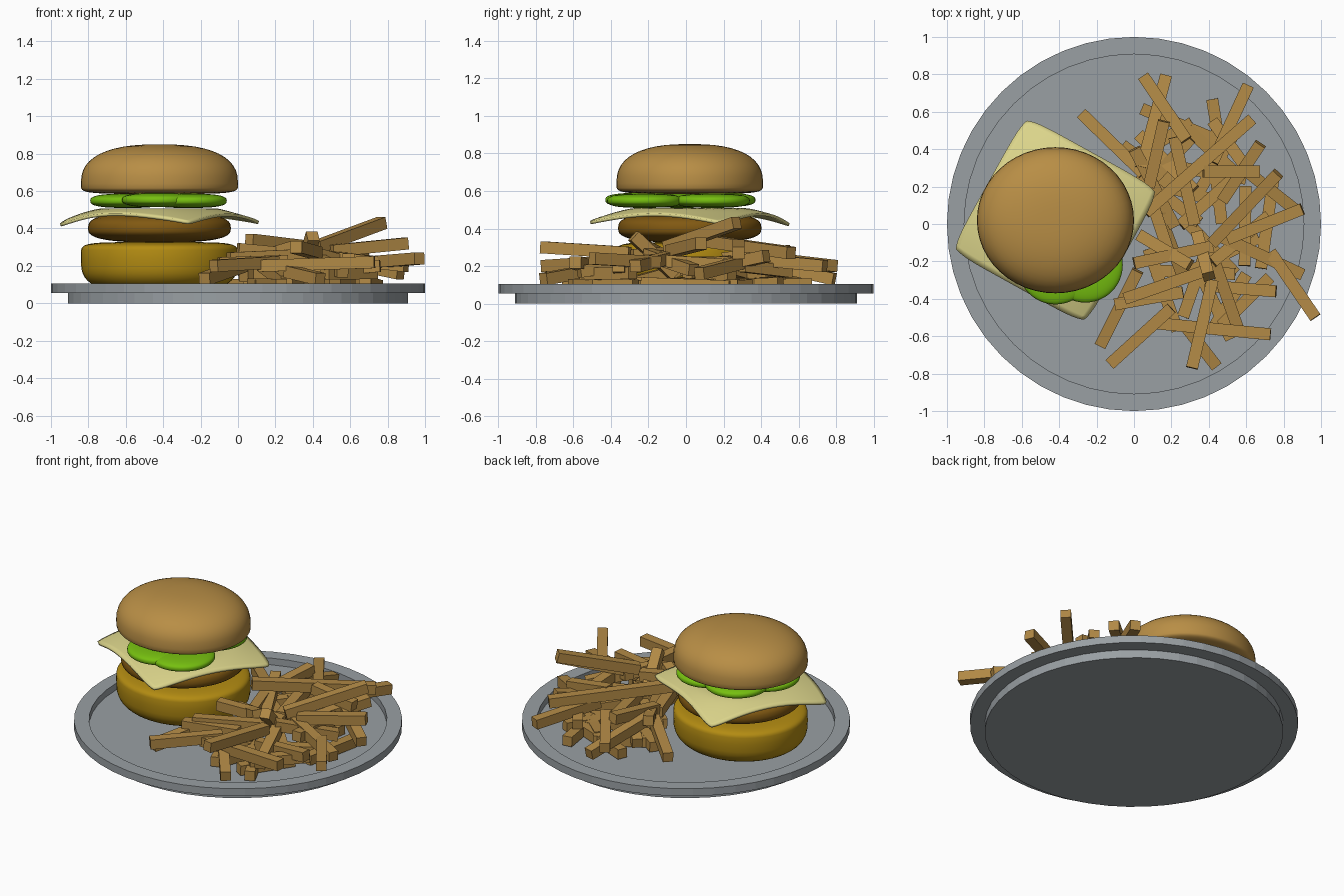
import bpy
import bmesh
import math
import random
from mathutils import Vector, Matrix

old = bpy.data.objects.get("Cube")
if old:
    bpy.data.objects.remove(old, do_unlink=True)

random.seed(7)
BURGER = Vector((-0.42, 0.02, 0))


def material(name, rgb):
    mat = bpy.data.materials.new(name)
    mat.use_nodes = True
    colour = (*rgb, 1)
    mat.diffuse_color = colour
    mat.node_tree.nodes["Principled BSDF"].inputs["Base Color"].default_value = colour
    return mat


crust = material("toasted crust", (0.48, 0.27, 0.06))
base_crust = material("golden base crust", (0.45, 0.26, 0.006))
meat = material("grilled brown", (0.22, 0.1, 0.006))
cheese_yellow = material("pale cheese yellow", (0.72, 0.67, 0.26))
pickle_green = material("pickle green", (0.18, 0.52, 0.005))
potato = material("fried potato", (0.44, 0.25, 0.06))
plate_grey = material("plate grey", (0.32, 0.35, 0.37))


def finish(name, bm, mat, smooth=False):
    """Turn a bmesh into a named, coloured object."""
    mesh = bpy.data.meshes.new(name)
    bmesh.ops.recalc_face_normals(bm, faces=bm.faces)
    for face in bm.faces:
        face.smooth = smooth
    bm.to_mesh(mesh)
    bm.free()
    mesh.materials.append(mat)
    obj = bpy.data.objects.new(name, mesh)
    bpy.context.collection.objects.link(obj)
    return obj


def lathe(name, profile, mat, steps, smooth=False):
    """Spin (radius, height) points around the z axis."""
    bm = bmesh.new()
    verts = [bm.verts.new((r, 0, z)) for r, z in profile]
    edges = [bm.edges.new(pair) for pair in zip(verts, verts[1:])]
    bmesh.ops.spin(bm, geom=verts + edges, cent=(0, 0, 0), axis=(0, 0, 1),
                   angle=math.tau, steps=steps, use_merge=False)
    bmesh.ops.remove_doubles(bm, verts=bm.verts, dist=0.0001)
    return finish(name, bm, mat, smooth)


def soft_disc(name, centre, radius, heights, powers, mat, depth=1.0):
    """Rounded disc; each half is a superellipse of its own power."""
    low, mid, high = heights
    profile = []
    steps = 12
    for i in range(-steps, steps + 1):
        angle = abs(i) / steps * math.pi / 2
        power = 2 / powers[i > 0]
        reach = (high if i > 0 else low) - mid
        r = radius * max(math.cos(angle), 0) ** power if abs(i) < steps else 0
        profile.append((r, mid + reach * math.sin(angle) ** power))
    obj = lathe(name, profile, mat, 48, True)
    obj.location = centre
    obj.scale.y = depth
    return obj


# Plate with a foot and a raised rim
lathe("plate", [(0, 0), (0.91, 0), (0.91, 0.055), (1, 0.055), (1, 0.105),
                (0.908, 0.105), (0.908, 0.06), (0, 0.06)], plate_grey, 48)

# Buns and patty
soft_disc("bottom_bun", BURGER, 0.42, (0.055, 0.24, 0.327), (3.2, 6), base_crust, 0.93)
soft_disc("patty", BURGER, 0.382, (0.325, 0.4, 0.49), (2.8, 2.8), meat)
soft_disc("top_bun", BURGER, 0.42, (0.585, 0.64, 0.85), (5, 2.5), crust, 0.93)

# Pickle slices tucked under the top bun
slices = [(-0.26, -0.22), (-0.42, -0.23), (-0.59, -0.02), (-0.5, 0.17), (-0.27, 0.14)]
for i, (x, y) in enumerate(slices):
    lift = 0.004 * (i % 2)
    soft_disc(f"pickle_slice_{i + 1}", (x, y, lift), 0.2,
              (0.51, 0.548, 0.586), (2.8, 2.8), pickle_green)

# Cheese slice: a square sheet whose corners droop
bm = bmesh.new()
bmesh.ops.create_grid(bm, x_segments=28, y_segments=28, size=1)
for v in bm.verts:
    u, w = v.co.x, v.co.y
    v.co *= 0.41 * (1 - 0.05 * abs(u * w) ** 6)
    radius = v.co.length
    droop = max(radius - 0.3, 0) / 0.25
    v.co.z = 0.5 - 0.075 * droop ** 1.3 + 0.006 * droop * math.sin(5 * u + 3 * w)
bm.transform(Matrix.Translation(BURGER) @ Matrix.Rotation(math.radians(-29), 4, "Z"))
cheese = finish("cheese_slice", bm, cheese_yellow, True)
sheet = cheese.modifiers.new("thickness", "SOLIDIFY")
sheet.thickness = 0.016
sheet.offset = 0

# Fries: square bars between two end points
cube = bmesh.new()
bmesh.ops.create_cube(cube, size=1)
bar = finish("fry_1", cube, potato)
count = 0


def fry(start, end, width=0.064):
    global count
    count += 1
    obj = bar if count == 1 else bpy.data.objects.new(f"fry_{count}", bar.data)
    if count > 1:
        bpy.context.collection.objects.link(obj)
    a, b = Vector(start), Vector(end)
    obj.location = (a + b) / 2
    obj.rotation_euler = (b - a).to_track_quat("X", "Z").to_euler()
    obj.scale = ((b - a).length, width, width)


# Top layer of the heap
heap = [
    (-0.28, 0.59, 0.15, 0.05, 0.27, 0.2), (0.05, 0.79, 0.2, 0.28, 0.45, 0.24),
    (0.17, 0.79, 0.13, 0.04, 0.3, 0.24), (0.61, 0.74, 0.2, 0.42, 0.33, 0.24),
    (0.63, 0.56, 0.27, 0.06, 0.06, 0.34), (0.42, 0.55, 0.17, 0.6, 0.3, 0.2),
    (0.37, 0.28, 0.31, 0.67, 0.28, 0.27), (0.77, 0.27, 0.43, 0.42, -0.1, 0.3),
    (0.9, 0.08, 0.32, 0.5, -0.08, 0.28), (0.47, -0.07, 0.25, 0.9, -0.27, 0.2),
    (0.73, -0.15, 0.22, 0.97, -0.5, 0.24), (-0.05, -0.4, 0.24, 0.38, -0.25, 0.26),
    (0.02, -0.25, 0.2, -0.18, -0.65, 0.13), (0.2, -0.45, 0.22, -0.13, -0.75, 0.2),
    (0.11, -0.53, 0.2, 0.73, -0.59, 0.22), (0.42, -0.3, 0.27, 0.31, -0.77, 0.3),
    (0.27, -0.54, 0.17, 0.44, -0.76, 0.13), (0.43, -0.2, 0.23, 0.56, -0.57, 0.17),
    (0.38, -0.33, 0.17, 0.76, -0.36, 0.2), (0, -0.21, 0.29, 0.42, -0.12, 0.25),
    (0.03, -0.06, 0.22, 0.3, -0.22, 0.3), (0.58, 0.3, 0.22, 0.87, 0.07, 0.16),
    (0.16, 0.55, 0.28, 0.08, 0.2, 0.24), (0.4, -0.28, 0.36, 0.34, -0.06, 0.15),
]
for ends in heap:
    fry(ends[:3], ends[3:])

# Loose fries filling the bottom of the heap
while count < 54:
    turn = random.uniform(0, math.pi)
    half = Vector((math.cos(turn), math.sin(turn), 0)) * random.uniform(0.17, 0.25)
    mid = Vector((random.uniform(0.05, 0.75), random.uniform(-0.5, 0.55), 0))
    mid.z = random.choice((0.1, 0.1, 0.16, 0.22))
    half.z = random.uniform(-0.01, 0.01) if mid.z < 0.15 else random.uniform(-0.05, 0.05)
    tips = (mid - half, mid + half)
    if all(t.length < 0.84 and (t - BURGER).xy.length > 0.47 and abs(t.y) < 0.7
           for t in tips):
        fry(*tips)
